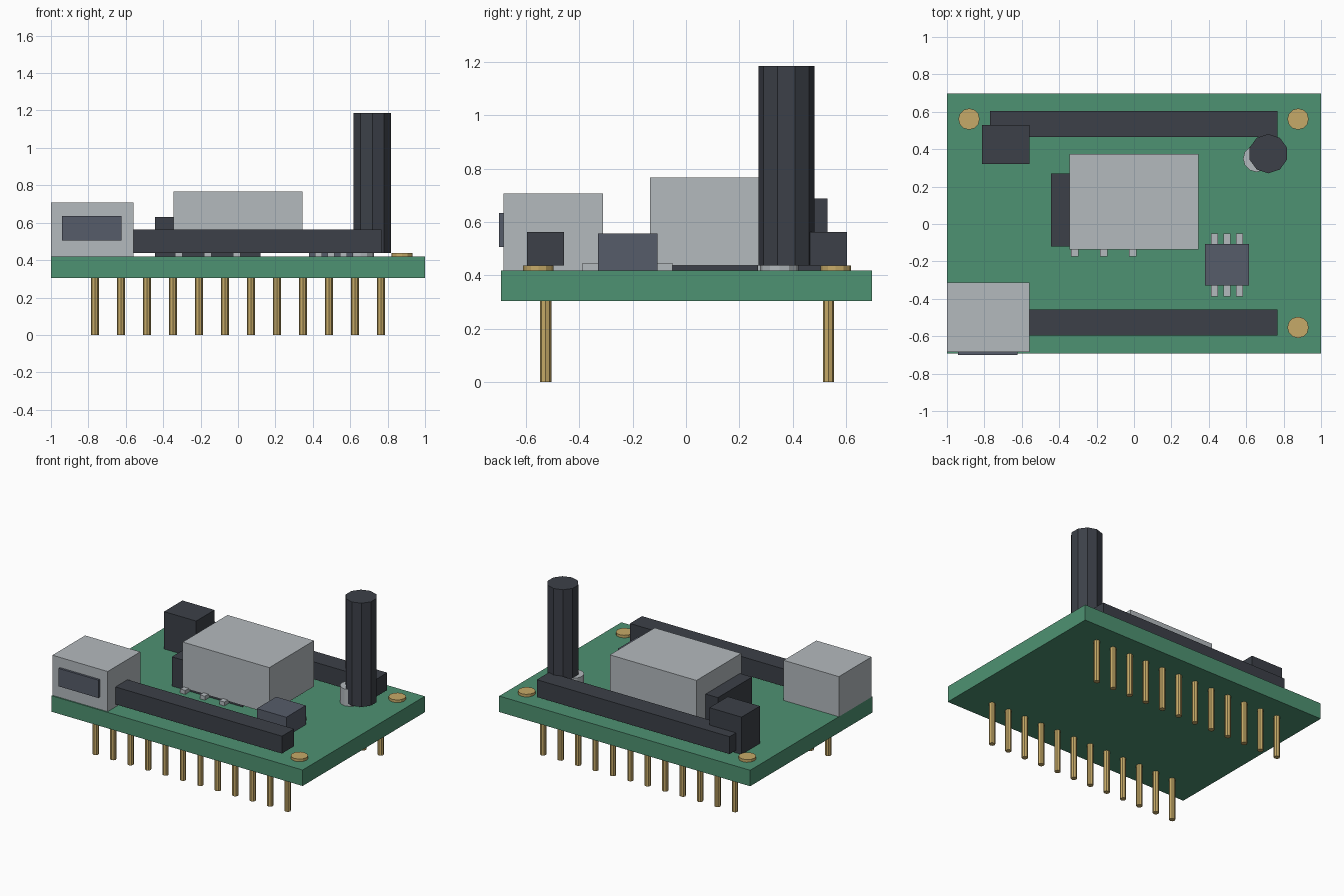
import bpy, bmesh
from mathutils import Matrix, Vector

cube = bpy.data.objects.get("Cube")
if cube:
    bpy.data.objects.remove(cube, do_unlink=True)


def material(name, rgb):
    mat = bpy.data.materials.new(name)
    mat.use_nodes = True
    mat.diffuse_color = (*rgb, 1)
    mat.node_tree.nodes["Principled BSDF"].inputs["Base Color"].default_value = (*rgb, 1)
    return mat


GREEN = material("board green", (0.076, 0.287, 0.168))
BLACK = material("plastic black", (0.045, 0.051, 0.065))
SLATE = material("chip slate", (0.093, 0.107, 0.144))
SILVER = material("metal silver", (0.456, 0.491, 0.515))
GOLD = material("contact gold", (0.565, 0.402, 0.138))


def finish(name, bm, mat):
    mesh = bpy.data.meshes.new(name)
    bm.to_mesh(mesh)
    bm.free()
    mesh.materials.append(mat)
    obj = bpy.data.objects.new(name, mesh)
    bpy.context.collection.objects.link(obj)
    return obj


def box(name, mat, xs, ys, zs):
    """Box between the given limits on each axis."""
    low, high = (Vector(c) for c in zip(xs, ys, zs))
    bm = bmesh.new()
    place = Matrix.Translation((low + high) / 2) @ Matrix.Diagonal((*(high - low), 1))
    bmesh.ops.create_cube(bm, size=1, matrix=place)
    return finish(name, bm, mat)


def cylinder(name, mat, x, y, zs, radius, sides):
    """Upright flat-sided cylinder."""
    bm = bmesh.new()
    bmesh.ops.create_cone(bm, cap_ends=True, segments=sides, radius1=radius,
                          radius2=radius, depth=zs[1] - zs[0],
                          matrix=Matrix.Translation((x, y, sum(zs) / 2)))
    return finish(name, bm, mat)


BASE, TOP, RAISED = 0.304, 0.419, 0.438

# Circuit board
box("circuit_board", GREEN, (-1, 1), (-0.693, 0.698), (BASE, TOP))

# Header strips with their rows of pins
for side, y in (("front", -0.526), ("back", 0.534)):
    box(side + "_header", BLACK, (-0.77, 0.767), (y - 0.069, y + 0.069), (RAISED, 0.563))
    for i in range(12):
        cylinder(f"{side}_pin_{i + 1}", GOLD, -0.765 + i * 0.139, y, (0, BASE + 0.01), 0.021, 8)

# Mounting pads
for name, x, y in (("back_right", -0.882, 0.561), ("back_left", 0.877, 0.561),
                   ("front_left", 0.877, -0.553)):
    cylinder(name + "_pad", GOLD, x, y, (TOP, RAISED), 0.057, 12)

# Cable socket with its opening
box("socket_shell", SILVER, (-1, -0.56), (-0.684, -0.312), (TOP, 0.708))
box("socket_opening", SLATE, (-0.94, -0.623), (-0.7, -0.68), (0.506, 0.635))

# Main chip, its legs, and the metal shield over it
box("main_chip", BLACK, (-0.443, 0.12), (-0.12, 0.27), (TOP, 0.63))
for i in range(3):
    x = -0.318 + i * 0.156
    box(f"main_chip_leg_{i + 1}", SILVER, (x - 0.02, x + 0.02), (-0.175, 0.325), (TOP, 0.447))
box("metal_shield", SILVER, (-0.346, 0.344), (-0.135, 0.375), (RAISED, 0.768))

# Small chip with legs on both sides
box("small_chip", SLATE, (0.38, 0.615), (-0.329, -0.107), (TOP, 0.557))
for i in range(3):
    x = 0.43 + i * 0.067
    box(f"small_chip_leg_{i + 1}", SILVER, (x - 0.018, x + 0.018), (-0.387, -0.05), (TOP, 0.447))

# Power block
box("power_block", BLACK, (-0.814, -0.558), (0.321, 0.53), (TOP, 0.688))

# Antenna post and its metal collar
cylinder("antenna_collar", SILVER, 0.655, 0.35, (TOP, 0.54), 0.072, 12)
cylinder("antenna_post", BLACK, 0.718, 0.376, (RAISED, 1.186), 0.105, 10)
